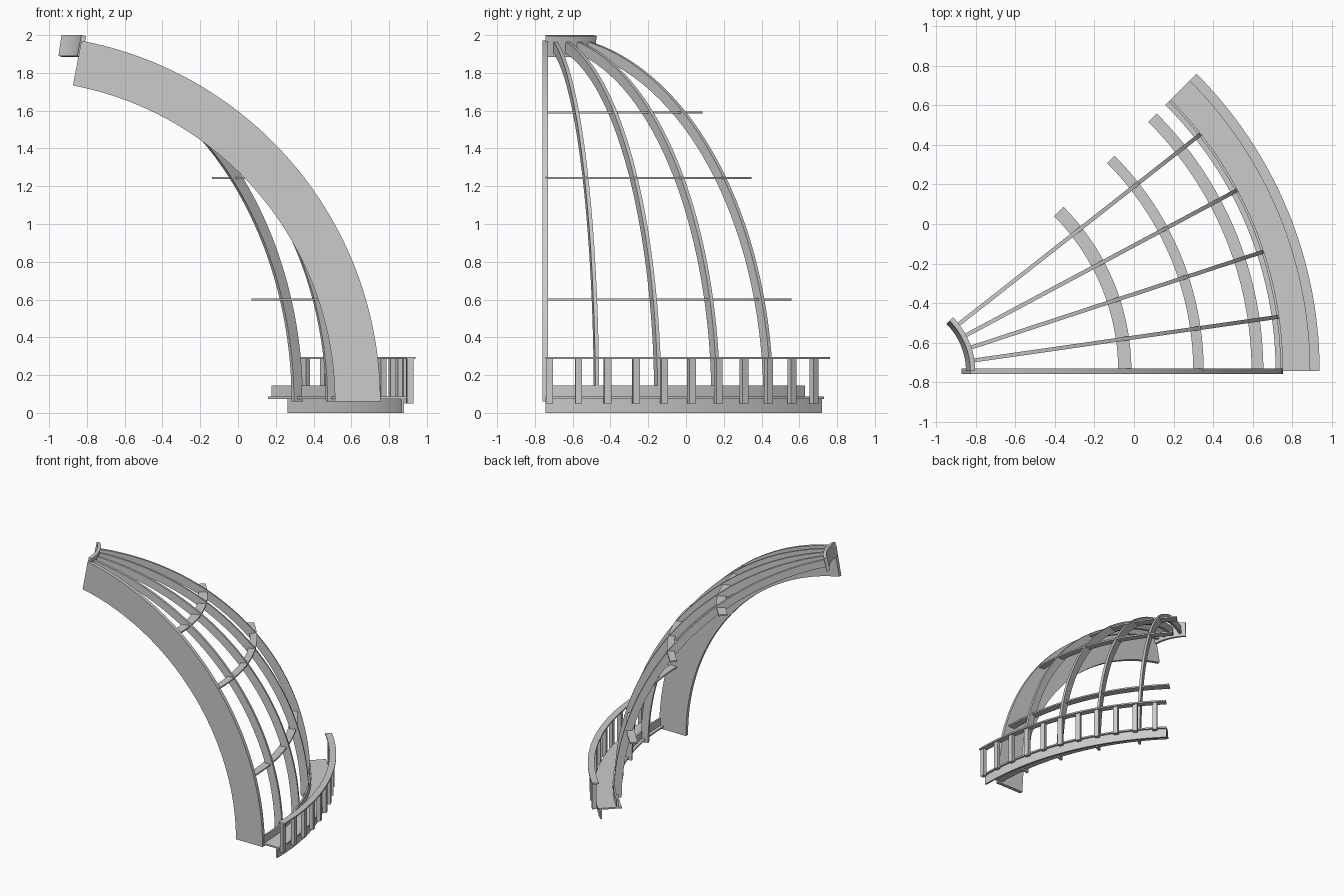
import bpy, bmesh
from math import radians, sin, cos
from mathutils import Matrix, Vector

if "Cube" in bpy.data.objects:
    bpy.data.objects.remove(bpy.data.objects["Cube"])

CX, CY, CZ = -1.19, -0.745, 0.06      # centre of the dome
TOP = radians(79.3)                   # elevation where the ribs stop


def finish(name, bm, smooth=True):
    bmesh.ops.recalc_face_normals(bm, faces=bm.faces)
    me = bpy.data.meshes.new(name)
    bm.to_mesh(me)
    bm.free()
    ob = bpy.data.objects.new(name, me)
    bpy.context.collection.objects.link(ob)
    if smooth:
        bpy.ops.object.select_all(action='DESELECT')
        ob.select_set(True)
        bpy.context.view_layer.objects.active = ob
        bpy.ops.object.shade_smooth_by_angle(angle=radians(30))
    return ob


def loft(name, sections):
    """Skin a row of four-sided sections and cap both ends."""
    bm = bmesh.new()
    rows = [[bm.verts.new(p) for p in s] for s in sections]
    for a, b in zip(rows, rows[1:]):
        for i in range(4):
            j = (i + 1) % 4
            bm.faces.new((a[i], a[j], b[j], b[i]))
    bm.faces.new(rows[0])
    bm.faces.new(rows[-1])
    return finish(name, bm)


def sweep(name, profile, steps=32):
    """Turn an (r, z) profile 45 degrees around the dome axis."""
    angles = [radians(45) * i / steps for i in range(steps + 1)]
    return loft(name, [[(CX + r * cos(a), CY + r * sin(a), z) for r, z in profile]
                       for a in angles])


def ring(name, r0, r1, z0, z1):
    return sweep(name, [(r0, z0), (r1, z0), (r1, z1), (r0, z1)])


def rib(name, azimuth, r0, r1, width, steps=40):
    """Curved beam rising from the base to the crown at one azimuth."""
    m = Matrix.Translation((CX, CY, CZ)) @ Matrix.Rotation(radians(azimuth), 4, 'Z')
    w = width / 2
    sections = []
    for i in range(steps + 1):
        t = TOP * i / steps
        sections.append([m @ Vector((r * cos(t), y, r * sin(t)))
                         for r, y in ((r0, -w), (r1, -w), (r1, w), (r0, w))])
    return loft(name, sections)


# Dome frame: deep end arch, slim ribs
rib("end_arch", 0, 1.703, 1.944, 0.028)
for n in range(4):
    rib(f"rib_{n + 1}", 8.15 + 10 * n, 1.882, 1.942, 0.02)

# Horizontal hoops between the ribs
for n, (r0, r1, z) in enumerate([(1.785, 1.845, 0.60), (1.49, 1.543, 1.243), (1.11, 1.177, 1.59)]):
    ring(f"hoop_{n + 1}", r0, r1, z - 0.006, z + 0.006)

# Tilted crown band
sweep("crown_band", [(0.339, 1.89), (0.364, 1.885), (0.386, 1.995), (0.361, 2.0)])

# Walkway deck, fascia below it, low curb
ring("deck", 1.907, 2.085, 0.074, 0.086)
ring("fascia", 2.055, 2.07, 0.0, 0.074)
ring("curb", 1.932, 1.945, 0.086, 0.145)

# Railing
ring("handrail", 2.08, 2.13, 0.285, 0.297)
POSTS = 11
for n in range(POSTS):
    a = radians(0.6 + 42.0 * n / (POSTS - 1))
    bm = bmesh.new()
    m = (Matrix.Translation((CX, CY, 0)) @ Matrix.Rotation(a, 4, 'Z')
         @ Matrix.Translation((2.103, 0, 0.1675)) @ Matrix.Diagonal((0.03, 0.037, 0.235, 1)))
    bmesh.ops.create_cube(bm, size=1, matrix=m)
    finish(f"baluster_{n + 1}", bm, smooth=False)
